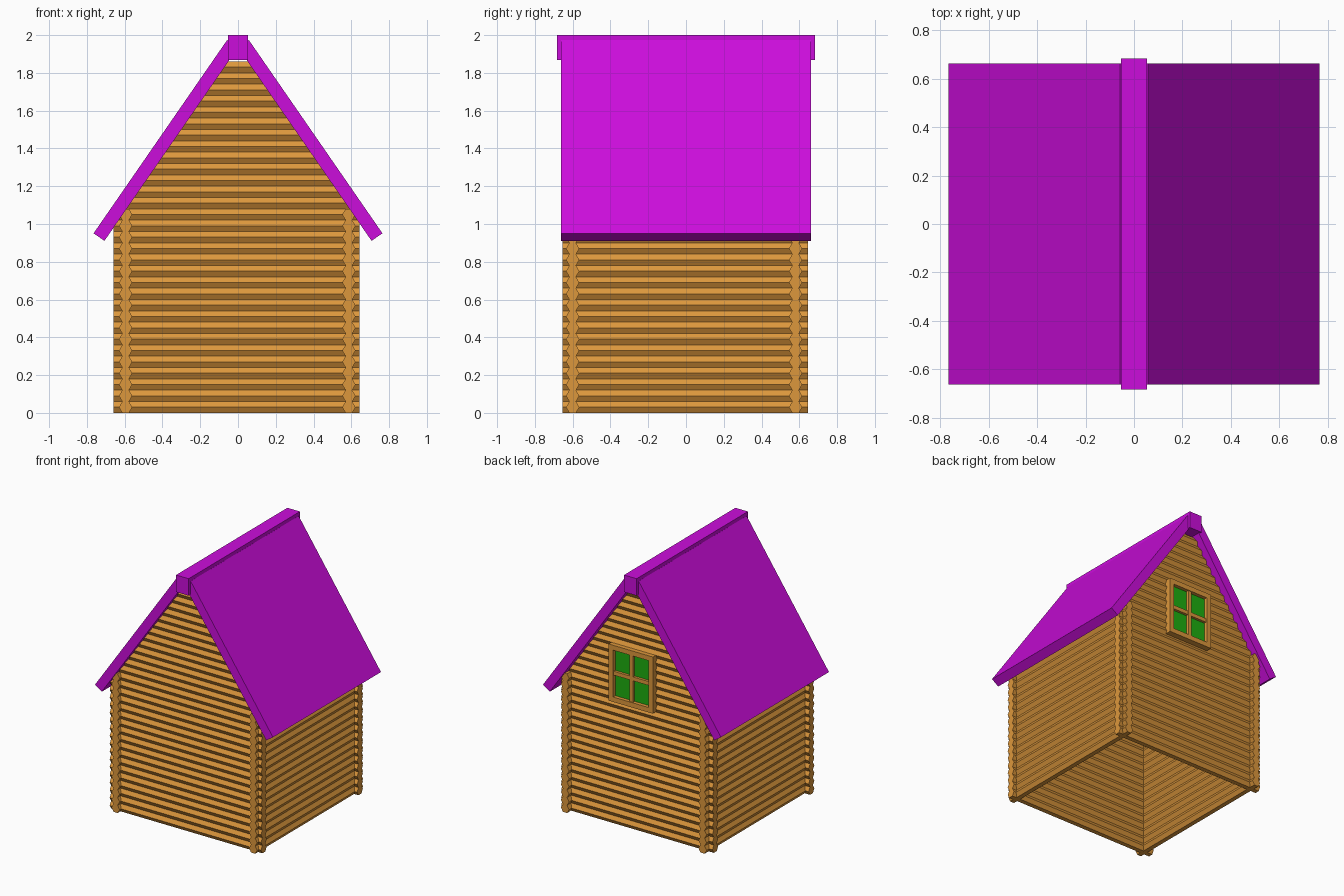
import bpy
import bmesh
import math
from mathutils import Matrix, Vector

cube = bpy.data.objects.get("Cube")
if cube:
    bpy.data.objects.remove(cube, do_unlink=True)


def make_material(name, rgb):
    mat = bpy.data.materials.new(name)
    mat.use_nodes = True
    color = (*rgb, 1.0)
    mat.diffuse_color = color
    mat.node_tree.nodes["Principled BSDF"].inputs["Base Color"].default_value = color
    return mat


wood = make_material("warm wood", (0.72, 0.31, 0.045))
purple = make_material("purple roof", (0.60, 0.004, 0.71))
green = make_material("green glass", (0.013, 0.42, 0.005))


def finish(name, bm, mat):
    mesh = bpy.data.meshes.new(name)
    bm.to_mesh(mesh)
    bm.free()
    mesh.materials.append(mat)
    obj = bpy.data.objects.new(name, mesh)
    bpy.context.collection.objects.link(obj)
    return obj


def add_box(bm, low, high, turn=Matrix()):
    low, high = Vector(low), Vector(high)
    scale = Matrix.Diagonal((*(high - low), 1))
    bmesh.ops.create_cube(bm, size=1, matrix=turn @ Matrix.Translation((low + high) / 2) @ scale)


def box(name, low, high, mat, turn=Matrix()):
    bm = bmesh.new()
    add_box(bm, low, high, turn)
    return finish(name, bm, mat)


LOG_RADIUS = 0.035
ROW = 0.06
SIDE_ROWS = 18
GABLE_ROWS = 31
SLOPE = math.radians(55.35)
EAVE_X, EAVE_Z = 0.707, 0.911      # inner lower edge of the roof
RIDGE_Z = EAVE_Z + EAVE_X * math.tan(SLOPE)

ALONG_X = Matrix.Rotation(math.pi / 2, 4, 'Y')
ALONG_Y = Matrix.Rotation(math.pi / 2, 4, 'Z') @ ALONG_X


def add_log(bm, center, length, direction):
    bmesh.ops.create_cone(bm, cap_ends=True, segments=6, radius1=LOG_RADIUS,
                          radius2=LOG_RADIUS, depth=length,
                          matrix=Matrix.Translation(center) @ direction)


# Gable walls: full logs below the eaves, shortened under the roof slope
for name, y in (("front_wall_logs", -0.60), ("back_wall_logs", 0.58)):
    bm = bmesh.new()
    for row in range(GABLE_ROWS):
        z = row * ROW
        under_roof = (RIDGE_Z - z) / math.tan(SLOPE)
        full = row < SIDE_ROWS - 1
        half = 0.65 if full else under_roof
        add_log(bm, (-0.008 if full else 0, y, z + ROW / 2), 2 * half, ALONG_X)
    finish(name, bm, wood)

# Side walls, crossing the gable logs at the corners
for name, x in (("left_wall_logs", 0.587), ("right_wall_logs", -0.595)):
    bm = bmesh.new()
    for row in range(SIDE_ROWS):
        add_log(bm, (x, -0.003, (row + 0.5) * ROW), 1.30, ALONG_Y)
    finish(name, bm, wood)

# Roof panels, hinged at the inner ridge line
length = EAVE_X / math.cos(SLOPE)
for name, side in (("left_roof_panel", 1), ("right_roof_panel", -1)):
    turn = Matrix.Translation((0, 0, RIDGE_Z)) @ Matrix.Rotation(side * SLOPE, 4, 'Y')
    ends = sorted((0, side * length))
    box(name, (ends[0], -0.663, 0), (ends[1], 0.663, 0.07), purple, turn)

# Ridge beam
box("ridge_beam", (-0.054, -0.683, 1.868), (0.054, 0.683, 2.0), purple)

# Back window: frame with crossing bars around a recessed pane
WX, WZ, HW, HH, BAR = 0.02, 1.19, 0.19, 0.22, 0.038
bm = bmesh.new()
for side in (-1, 1):
    cx = WX + side * (HW - BAR / 2)
    cz = WZ + side * (HH - BAR / 2)
    add_box(bm, (cx - BAR / 2, 0.53, WZ - HH), (cx + BAR / 2, 0.65, WZ + HH))
    add_box(bm, (WX - HW + BAR, 0.53, cz - BAR / 2), (WX + HW - BAR, 0.65, cz + BAR / 2))
add_box(bm, (WX - 0.015, 0.535, WZ - HH + BAR), (WX + 0.015, 0.645, WZ + HH - BAR))
add_box(bm, (WX - HW + BAR, 0.54, WZ - 0.015), (WX + HW - BAR, 0.642, WZ + 0.015))
finish("window_frame", bm, wood)
box("window_pane", (WX - HW + 0.02, 0.545, WZ - HH + 0.02),
    (WX + HW - 0.02, 0.622, WZ + HH - 0.02), green)
